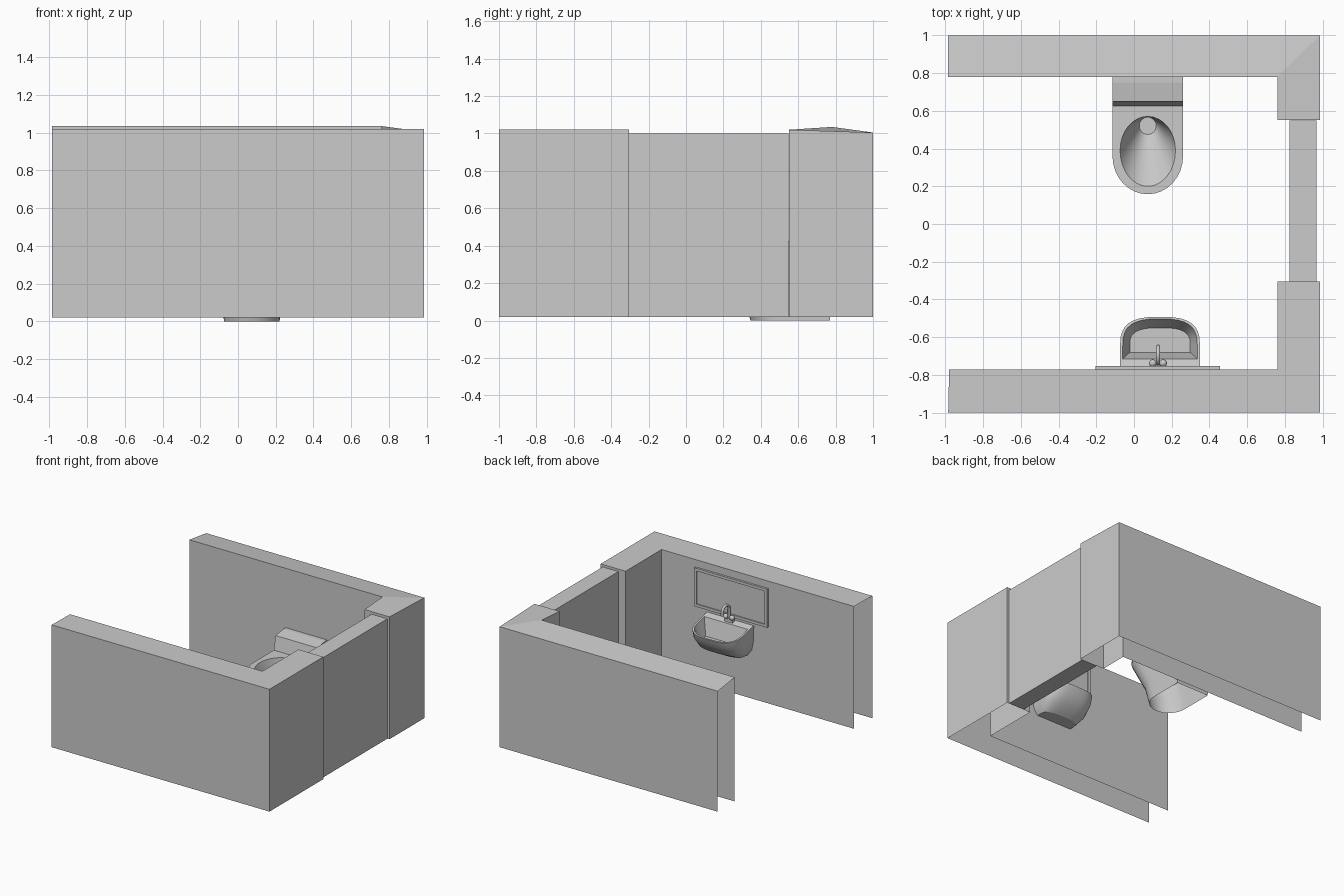
import bpy, bmesh
from math import sin, cos, pi
from mathutils import Vector

cube = bpy.data.objects.get("Cube")
if cube:
    bpy.data.objects.remove(cube, do_unlink=True)

grey = bpy.data.materials.new("plain grey")
grey.use_nodes = True
grey.diffuse_color = (0.6, 0.6, 0.6, 1)
grey.node_tree.nodes["Principled BSDF"].inputs["Base Color"].default_value = (0.6, 0.6, 0.6, 1)


def make(name, verts, faces, smooth=False, recalc=True):
    mesh = bpy.data.meshes.new(name)
    mesh.from_pydata([tuple(v) for v in verts], [], faces)
    if recalc:
        bm = bmesh.new()
        bm.from_mesh(mesh)
        bmesh.ops.recalc_face_normals(bm, faces=bm.faces)
        bm.to_mesh(mesh)
        bm.free()
    mesh.materials.append(grey)
    ob = bpy.data.objects.new(name, mesh)
    bpy.context.collection.objects.link(ob)
    if smooth:
        bpy.ops.object.select_all(action='DESELECT')
        ob.select_set(True)
        bpy.context.view_layer.objects.active = ob
        bpy.ops.object.shade_smooth_by_angle(angle=0.6)
    return ob


def prism(name, profile, x0, x1):
    """Extrude a (y, z) profile along x."""
    n = len(profile)
    verts = [(x, y, z) for x in (x0, x1) for y, z in profile]
    faces = [(i, (i + 1) % n, (i + 1) % n + n, i + n) for i in range(n)]
    make(name, verts, faces + [tuple(range(n)), tuple(range(n, 2 * n))])


def box(name, x0, x1, y0, y1, z0, z1):
    prism(name, [(y0, z0), (y1, z0), (y1, z1), (y0, z1)], x0, x1)


def wall(name, plan, floor=0.02):
    """L-shaped wall shell, open underneath and at its free end."""
    n = len(plan)
    verts = plan + [(x, y, floor) for x, y, z in plan]
    faces = [(i, i + 1, i + 1 + n, i + n) for i in range(n - 1)]
    make(name, verts, faces + [(0, 1, 4, 5), (1, 2, 3, 4)])


def ring(cx, hw, back, mid, front, height, square=False, power=1.0, n=32):
    """Closed outline: curved front half, curved or square back half."""
    pts = []
    for i in range(n):
        c, s = round(cos(2 * pi * i / n), 6), round(sin(2 * pi * i / n), 6)
        if s > 0 and square:
            m = max(abs(c), abs(s))
            c, s = c / m, s / m
        elif s < 0:
            c = (1 if c > 0 else -1) * abs(c) ** power
            s = -abs(s) ** power
        y = mid + (back - mid) * s if s >= 0 else mid - (front - mid) * s
        pts.append((cx + hw * c, y, height(y) if callable(height) else height))
    return pts


def loft(name, rings, cap_end=True):
    n = len(rings[0])
    faces = [(k * n + i, k * n + (i + 1) % n, (k + 1) * n + (i + 1) % n, (k + 1) * n + i)
             for k in range(len(rings) - 1) for i in range(n)]
    if cap_end:
        last = (len(rings) - 1) * n
        faces.append(tuple(range(last, last + n)))
    return make(name, [p for r in rings for p in r], faces, smooth=True)


def tube(name, path, radius, sides=12):
    """Round tube along a path in a plane of constant x."""
    rings = []
    for i, p in enumerate(path):
        t = Vector(path[min(i + 1, len(path) - 1)]) - Vector(path[max(i - 1, 0)])
        t.normalize()
        u = Vector((1, 0, 0))
        v = t.cross(u)
        rings.append([Vector(p) + radius * (u * cos(a) + v * sin(a))
                      for a in (2 * pi * k / sides for k in range(sides))])
    loft(name, rings)


# Walls and the closed door panel between them
wall("back_wall", [(-0.987, 1, 1.005), (0.985, 1, 1.005), (0.985, 0.55, 1.02),
                   (0.76, 0.55, 1.02), (0.76, 0.78, 1.035), (-0.987, 0.78, 1.035)])
wall("front_wall", [(-0.985, -1, 1.02), (0.985, -1, 1.02), (0.985, -0.305, 1.02),
                    (0.76, -0.305, 1.02), (0.76, -0.77, 1.02), (-0.98, -0.77, 1.02)])
box("door_panel", 0.825, 0.967, -0.305, 0.548, 0.02, 1.0)

# Toilet: pedestal, rim and bowl in one open-bottomed shell
TX = 0.073
loft("toilet_bowl", [
    ring(TX, 0.148, 0.77, 0.50, 0.345, 0.0, True),
    ring(TX, 0.155, 0.77, 0.46, 0.30, 0.15, True),
    ring(TX, 0.187, 0.77, 0.36, 0.158, 0.40, True),
    ring(TX, 0.187, 0.77, 0.36, 0.158, 0.425, True),
    ring(TX, 0.147, 0.57, 0.39, 0.20, 0.425),
    ring(TX, 0.045, 0.565, 0.52, 0.475, 0.17)])
prism("toilet_tank", [(0.625, 0.42), (0.78, 0.42), (0.78, 0.55), (0.75, 0.55), (0.65, 0.535)],
      TX - 0.188, TX + 0.188)

# Wash basin: bulging underside, sloping rim, sunken bowl
SX = 0.138


def rim_height(y):
    return 0.62 - 0.24 * max(0, y + 0.77)


loft("wash_basin", [
    ring(SX, 0.16, -0.77, -0.74, -0.66, 0.37, True, 0.7),
    ring(SX, 0.195, -0.77, -0.70, -0.57, 0.42, True, 0.7),
    ring(SX, 0.21, -0.77, -0.66, -0.51, 0.50, True, 0.7),
    ring(SX, 0.212, -0.77, -0.65, -0.492, rim_height, True, 0.7),
    ring(SX, 0.198, -0.715, -0.65, -0.503, rim_height, True, 0.7),
    ring(SX, 0.16, -0.68, -0.64, -0.55, 0.47, True, 0.7)])
make("basin_underside", ring(SX, 0.16, -0.77, -0.74, -0.66, 0.37, True, 0.7),
     [tuple(range(32))], recalc=False)

# Tap: base bar, two knobs and a hooked spout
box("tap_base", 0.09, 0.165, -0.755, -0.73, 0.60, 0.635)
for side, x in (("left", 0.155), ("right", 0.10)):
    bpy.ops.mesh.primitive_uv_sphere_add(segments=12, ring_count=8, radius=0.02,
                                         location=(x, -0.738, 0.65))
    knob = bpy.context.object
    knob.name = side + "_tap_knob"
    knob.data.materials.append(grey)
    bpy.ops.object.shade_smooth()
arch = [(0.128, -0.695 - 0.045 * cos(a), 0.715 + 0.045 * sin(a))
        for a in (pi * k / 10 for k in range(11))]
tube("tap_spout", [(0.128, -0.74, 0.61)] + arch + [(0.128, -0.65, 0.69)], 0.011)

# Wall mirror: raised frame around a recessed pane
MX0, MX1, MZ0, MZ1, T = -0.205, 0.455, 0.645, 0.96, 0.022
box("mirror_pane", MX0, MX1, -0.772, -0.762, MZ0, MZ1)
for name, z in (("bottom", MZ0), ("top", MZ1 - T)):
    box("mirror_frame_" + name, MX0, MX1, -0.77, -0.753, z, z + T)
for name, x in (("right", MX0), ("left", MX1 - T)):
    box("mirror_frame_" + name, x, x + T, -0.77, -0.753, MZ0 + T, MZ1 - T)
